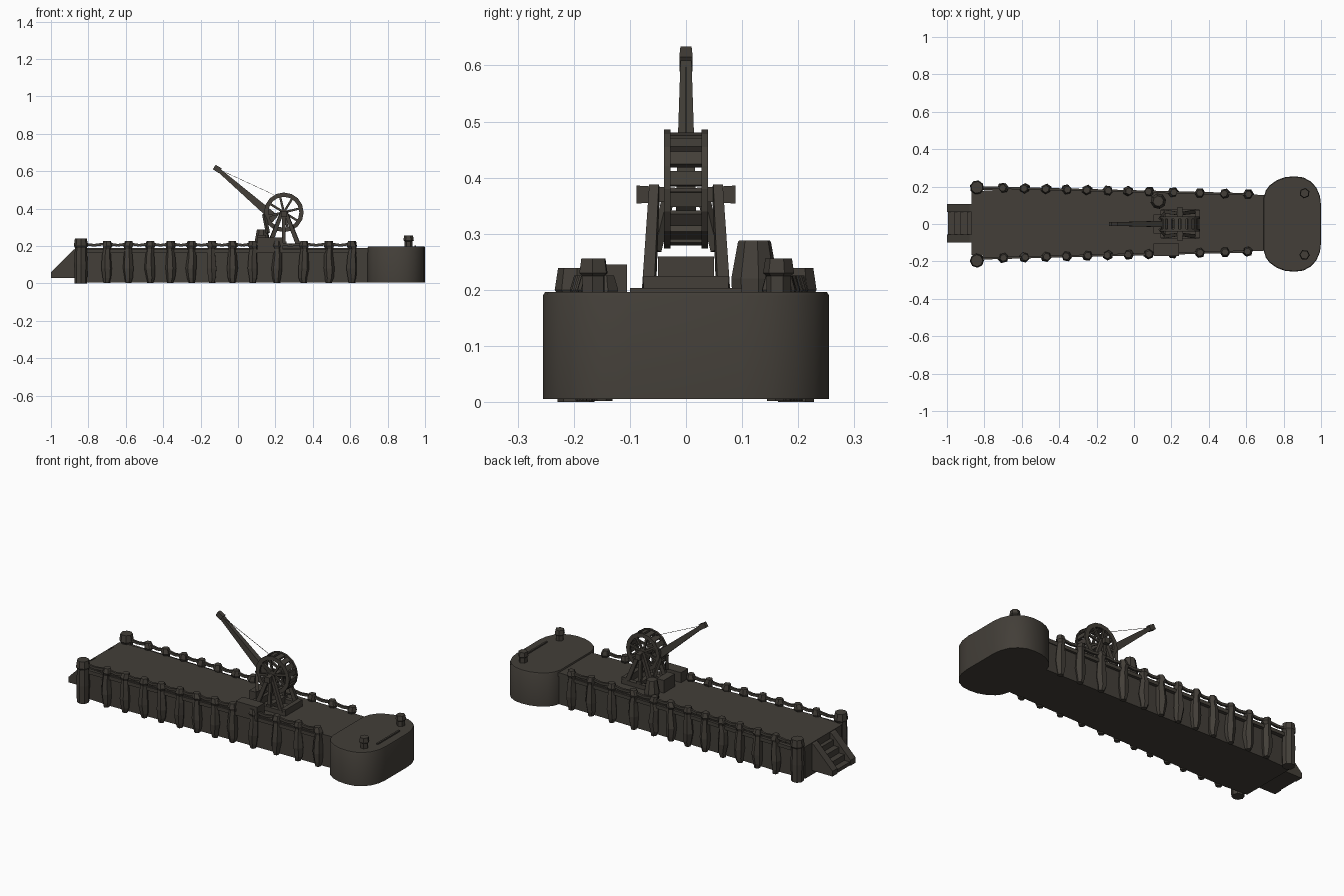
import bpy, bmesh, math, random
from mathutils import Vector

if "Cube" in bpy.data.objects:
    bpy.data.objects.remove(bpy.data.objects["Cube"])

random.seed(4)
mat = bpy.data.materials.new("dark weathered brown")
mat.diffuse_color = (0.056, 0.049, 0.040, 1)
mat.use_nodes = True
mat.node_tree.nodes["Principled BSDF"].inputs["Base Color"].default_value = mat.diffuse_color


def make(name, bm):
    bmesh.ops.recalc_face_normals(bm, faces=bm.faces[:])
    me = bpy.data.meshes.new(name)
    bm.to_mesh(me)
    bm.free()
    ob = bpy.data.objects.new(name, me)
    me.materials.append(mat)
    bpy.context.collection.objects.link(ob)
    return ob


def loft(bm, rings):
    rows = [[bm.verts.new(p) for p in r] for r in rings]
    n = len(rows[0])
    for a, b in zip(rows, rows[1:]):
        for i in range(n):
            j = (i + 1) % n
            bm.faces.new((a[i], a[j], b[j], b[i]))
    bm.faces.new(rows[0])
    bm.faces.new(rows[-1])


def beam(bm, a, b, w0, h0, w1=None, h1=None):
    # rectangular bar; w is horizontal across the bar, h the other direction
    a, b = Vector(a), Vector(b)
    d = (b - a).normalized()
    side = d.cross(Vector((0, 0, 1)))
    if side.length < 0.01:
        side = Vector((0, 1, 0))
    side.normalize()
    up = side.cross(d)
    rings = []
    for p, w, h in ((a, w0, h0), (b, w1 or w0, h1 or h0)):
        rings.append([p + side * sx * w / 2 + up * sy * h / 2
                      for sx, sy in ((-1, -1), (1, -1), (1, 1), (-1, 1))])
    loft(bm, rings)


def box(bm, x0, x1, y0, y1, z0, z1):
    loft(bm, [[(x0, y0, z), (x1, y0, z), (x1, y1, z), (x0, y1, z)] for z in (z0, z1)])


def post(bm, x, y, prof, n=6, jit=0.0):
    t = random.random()
    dx = [random.uniform(-jit, jit) for _ in prof]
    loft(bm, [[(x + d + r * math.cos(t + math.tau * i / n),
                y + r * math.sin(t + math.tau * i / n), z) for i in range(n)]
              for (r, z), d in zip(prof, dx)])


def half(x):
    return 0.187 - (x + 0.7) * 0.026


# pier body
bm = bmesh.new()
outline = [(-0.87, -0.165), (-0.7, -0.178), (0.0, -0.158), (0.74, -0.142),
           (0.74, 0.155), (0.0, 0.168), (-0.7, 0.182), (-0.87, 0.175)]
loft(bm, [[(x, y * k, z) for x, y in outline] for z, k in ((0.006, 0.97), (0.165, 0.97), (0.165, 1.0), (0.188, 1.0))])
make("pier_body", bm)

# rounded pier head
bm = bmesh.new()
q = [(1.0, 0.10), (0.994, 0.15), (0.975, 0.195), (0.945, 0.228), (0.905, 0.249), (0.86, 0.255),
     (0.81, 0.251), (0.765, 0.235), (0.725, 0.207), (0.705, 0.18), (0.693, 0.14)]
ring = q + [(x, -y) for x, y in reversed(q)]
loft(bm, [[(x, y, z) for x, y in ring] for z in (0.006, 0.19)]
     + [[(0.85 + (x - 0.85) * 0.985, y * 0.985, 0.196) for x, y in ring]])
head = make("pier_head", bm)
bpy.context.view_layer.objects.active = head
head.select_set(True)
bpy.ops.object.shade_smooth_by_angle(angle=math.radians(35))
bm = bmesh.new()
box(bm, 0.943, 0.953, -0.1, 0.1, 0.19, 0.203)
make("head_plank", bm)

# rough posts along both sides, with rails and wall planks
xs = [-0.70, -0.585, -0.47, -0.36, -0.25, -0.14, -0.03, 0.08, 0.21, 0.35, 0.485, 0.61]
for s, side in ((-1, "front"), (1, "back")):
    bm = bmesh.new()
    for x in xs:
        y = s * half(x) + 0.006
        post(bm, x, y, [(0.016, 0.002), (0.023, 0.03), (0.029, 0.08), (0.024, 0.15),
                        (0.02, 0.185), (0.027, 0.2), (0.019, 0.226)], 6, 0.004)
    make(side + "_posts", bm)
    bm = bmesh.new()
    pts = [-0.84] + xs
    for a, b in zip(pts, pts[1:]):
        ya, yb = s * half(a) + 0.006, s * half(b) + 0.006
        m = (a + b) / 2
        beam(bm, (a, ya, 0.212), (m, (ya + yb) / 2, 0.204), 0.012, 0.014)
        beam(bm, (m, (ya + yb) / 2, 0.204), (b, yb, 0.212), 0.012, 0.014)
        beam(bm, (a, ya - s * 0.004, 0.172), (b, yb - s * 0.004, 0.172), 0.02, 0.02)
    make(side + "_rails", bm)
    bm = bmesh.new()
    post(bm, -0.84, s * 0.196, [(0.033, 0), (0.036, 0.1), (0.032, 0.19), (0.038, 0.2), (0.032, 0.239)], 8)
    make(side + "_corner_post", bm)
    bm = bmesh.new()
    post(bm, 0.912, s * 0.165, [(0.022, 0.19), (0.022, 0.225), (0.028, 0.23), (0.024, 0.256)], 6)
    make(side + "_mooring_post", bm)

# stairs at the landward end
bm = bmesh.new()
prof = [(-1.0, 0.03), (-0.86, 0.03), (-0.86, 0.19), (-0.88, 0.18), (-1.0, 0.06)]
for y0, y1 in ((-0.1, -0.055), (0.065, 0.108)):
    loft(bm, [[(x, y, z) for x, z in prof] for y in (y0, y1)])
make("stair_sides", bm)
bm = bmesh.new()
for i in range(4):
    x = -0.995 + i * 0.034
    box(bm, x, -0.86, -0.056, 0.066, 0.03, 0.05 + i * 0.033)
make("stair_steps", bm)

# cargo beside the crane
bm = bmesh.new()
box(bm, 0.105, 0.24, -0.17, -0.105, 0.165, 0.245)
make("crate", bm)
bm = bmesh.new()
post(bm, 0.13, 0.122, [(0.04, 0.185), (0.042, 0.22), (0.03, 0.285), (0.028, 0.288)], 8)
make("barrel", bm)

# crane supports
C = Vector((0.245, 0, 0.38))
bm = bmesh.new()
for s in (-1, 1):
    box(bm, 0.145, 0.35, s * 0.065 - 0.012, s * 0.065 + 0.012, 0.185, 0.213)
    for x in (0.165, 0.325):
        beam(bm, (x, s * 0.066, 0.2), (C.x + (x - C.x) * 0.1, s * 0.056, 0.385), 0.022, 0.024, 0.017, 0.018)
    beam(bm, (C.x, s * 0.066, 0.2), (C.x, s * 0.056, 0.38), 0.018, 0.014)
    beam(bm, (0.16, s * 0.055, 0.27), (0.14, s * 0.03, 0.37), 0.016, 0.016)
for x in (0.155, 0.245, 0.34):
    box(bm, x - 0.013, x + 0.013, -0.076, 0.076, 0.187, 0.225)
box(bm, 0.105, 0.15, -0.05, 0.05, 0.187, 0.26)
make("crane_frame", bm)
bm = bmesh.new()
for s in (-1, 1):
    beam(bm, (C.x, 0, C.z - 0.01), (C.x, s * 0.088, C.z - 0.01), 0.022, 0.022, 0.032, 0.032)
make("wheel_axle", bm)

# treadwheel
N = 16
bm = bmesh.new()
for s in (-1, 1):
    rows = []
    for i in range(N):
        a = math.tau * i / N
        rows.append([bm.verts.new((C.x + r * math.cos(a), s * y, C.z + r * math.sin(a)))
                     for r, y in ((0.083, 0.028), (0.106, 0.028), (0.106, 0.039), (0.083, 0.039))])
    for i in range(N):
        a, b = rows[i], rows[(i + 1) % N]
        for k in range(4):
            m = (k + 1) % 4
            bm.faces.new((a[k], a[m], b[m], b[k]))
    for i in range(8):
        a = math.tau * (i + 0.3) / 8
        d = Vector((math.cos(a), 0, math.sin(a)))
        o = Vector((0, s * 0.033, 0))
        beam(bm, C + o, C + o + d * 0.09, 0.009, 0.012)
make("treadwheel_rims", bm)
bm = bmesh.new()
for i in range(N):
    a = math.tau * (i + 0.5) / N
    d = Vector((math.cos(a), 0, math.sin(a)))
    t = Vector((-d.z, 0, d.x))
    c = C + d * 0.094
    loft(bm, [[c + d * u * 0.006 + t * v * 0.013 + Vector((0, y, 0))
               for u, v in ((-1, -1), (1, -1), (1, 1), (-1, 1))] for y in (-0.034, 0.034)])
make("treadwheel_treads", bm)

# boom, pulley head and rope
bm = bmesh.new()
beam(bm, (0.2, 0, 0.345), (-0.11, 0, 0.612), 0.036, 0.046, 0.019, 0.02)
beam(bm, (-0.095, 0, 0.602), (-0.127, 0, 0.622), 0.024, 0.03, 0.02, 0.028)
make("crane_boom", bm)
bm = bmesh.new()
beam(bm, (-0.12, 0, 0.618), (0.19, 0, 0.475), 0.0018, 0.0018)
make("hoist_rope", bm)
